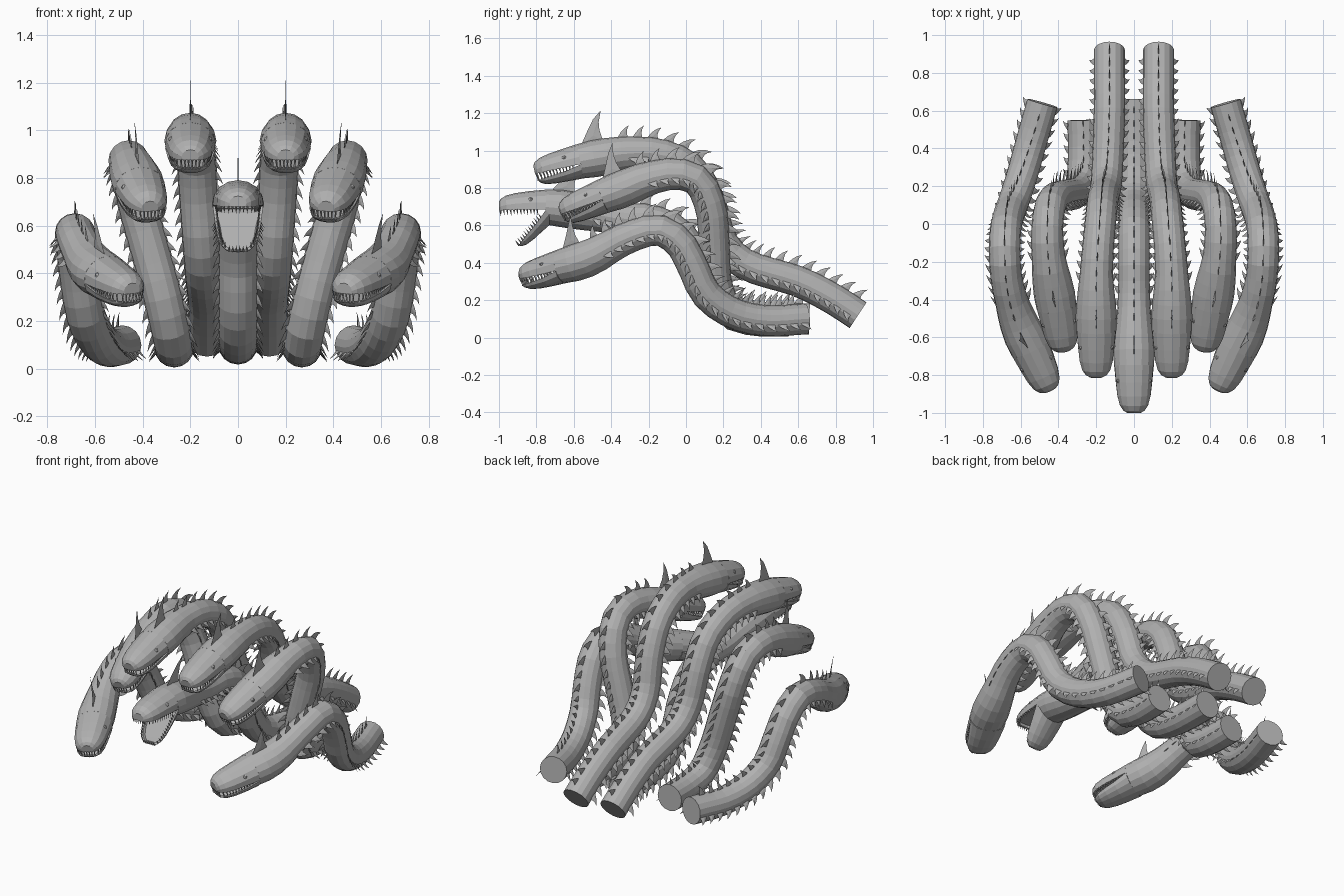
import bpy, bmesh, math
from mathutils import Vector

cube = bpy.data.objects.get("Cube")
if cube:
    bpy.data.objects.remove(cube)

grey = bpy.data.materials.new("stone_grey")
grey.use_nodes = True
colour = (0.44, 0.44, 0.44, 1)
grey.diffuse_color = colour
grey.node_tree.nodes["Principled BSDF"].inputs["Base Color"].default_value = colour

MOUTH = 0.25      # mouth length measured from the snout
LIP = -0.015      # height of the mouth line
SETBACK = 0.008   # how far the chin sits behind the snout
SIDES = 16
# distance from snout, half width, half height
PROFILE = [(0, .036, .03), (.012, .056, .047), (.04, .076, .063), (.09, .09, .074), (.16, .098, .083),
           (.25, .106, .093), (.34, .11, .1), (.44, .1, .097), (.54, .088, .088), (.7, .083, .083), (9, .08, .08)]


def size_at(s):
    for (a, w0, h0), (b, w1, h1) in zip(PROFILE, PROFILE[1:]):
        if s <= b:
            k = max(0, (s - a) / (b - a))
            return w0 + (w1 - w0) * k, h0 + (h1 - h0) * k


class Spine:
    """Smooth path from snout to tail, addressed by distance."""

    def __init__(self, points, flip):
        p = [Vector((x * flip, y, z)) for x, y, z in points]
        p = [2 * p[0] - p[1]] + p + [2 * p[-1] - p[-2]]
        self.pts = []
        for a, b, c, d in zip(p, p[1:], p[2:], p[3:]):
            for i in range(20):
                t = i / 20
                self.pts.append(0.5 * (2 * b + (c - a) * t + (2 * a - 5 * b + 4 * c - d) * t ** 2
                                       + (3 * b - a - 3 * c + d) * t ** 3))
        self.pts.append(p[-2])
        self.dist = [0]
        for a, b in zip(self.pts, self.pts[1:]):
            self.dist.append(self.dist[-1] + (b - a).length)
        self.length = self.dist[-1]

    def point(self, s):
        s = min(max(s, 0), self.length)
        for i in range(len(self.pts) - 1):
            if s <= self.dist[i + 1]:
                k = (s - self.dist[i]) / (self.dist[i + 1] - self.dist[i])
                return self.pts[i].lerp(self.pts[i + 1], k)
        return self.pts[-1]

    def place(self, s, side, up):
        t = (self.point(s + .03) - self.point(s - .03)).normalized()
        x = Vector((1, 0, 0))
        x = (x - t * x.dot(t)).normalized()
        return self.point(s) + x * side + x.cross(t) * up


def finish(bm, name):
    bmesh.ops.recalc_face_normals(bm, faces=bm.faces)
    mesh = bpy.data.meshes.new(name)
    bm.to_mesh(mesh)
    bm.free()
    mesh.materials.append(grey)
    obj = bpy.data.objects.new(name, mesh)
    bpy.context.collection.objects.link(obj)


def loft(bm, rings):
    """Skin closed rings and cap both ends; returns the closing strip of faces."""
    rows = [[bm.verts.new(p) for p in ring] for ring in rings]
    strip = []
    n = len(rows[0])
    for a, b in zip(rows, rows[1:]):
        for i in range(n):
            f = bm.faces.new((a[i], a[(i + 1) % n], b[(i + 1) % n], b[i]))
            if i == n - 1:
                strip.append(f)
    bm.faces.new(rows[0])
    bm.faces.new(rows[-1])
    return strip


def blade(bm, path, s, angle, base, height, lean=0.0):
    """Curved thin fin rooted at an angle round the body, swept toward the tail."""
    dx, dz = math.cos(angle + lean), math.sin(angle + lean)

    def at(u, v, off=0):
        q = min(s + u * base, path.length)
        w, h = size_at(q)
        return path.place(q, w * math.cos(angle) + v * dx - off * dz, h * math.sin(angle) + v * dz + off * dx)
    shape = [(0, -.012), (.4, .38 * height), (.72, .72 * height), (1.12, height),
             (.95, .6 * height), (.92, .3 * height), (1, -.012)]
    rim = [bm.verts.new(at(u, v)) for u, v in shape]
    for off in (-.003, .003):
        mid = bm.verts.new(at(.6, .15 * height, off))
        for i in range(len(rim)):
            bm.faces.new((rim[i], rim[(i + 1) % len(rim)], mid))


def serpent(name, points, flip=1, opening=0.0):
    path = Spine(points, flip)

    # neck and body tube
    bm = bmesh.new()
    count = round((path.length - MOUTH) / .075)
    rings = []
    for i in range(count + 1):
        s = MOUTH + (path.length - MOUTH) * i / count
        w, h = size_at(s)
        rings.append([path.place(s, w * math.cos(a), h * math.sin(a))
                      for a in (math.tau * k / SIDES for k in range(SIDES))])
    loft(bm, rings)
    finish(bm, name + "_body")

    # a jaw point in head space, swung down about the hinge for the lower jaw
    def jaw(s, side, up, lower):
        if lower:
            ca, sa = math.cos(opening), math.sin(opening)
            d, z = s - MOUTH, up - LIP
            s, up = MOUTH + d * ca - z * sa, LIP + d * sa + z * ca
        return path.place(s, side, up)

    def gap(s):
        return .034 * (1 - s / MOUTH) ** .6 + .002

    stations = [0, .012, .04, .09, .16, MOUTH]
    for lower, part in ((False, "_upper_jaw"), (True, "_lower_jaw")):
        bm = bmesh.new()
        rings = []
        for s in stations:
            w, h = size_at(s)
            taper = 1 - s / MOUTH
            ring = []
            for k in range(9):
                if lower:
                    edge, a = LIP - gap(s), math.pi * k / 8
                    drop = h + .022 * taper + edge
                    ring.append(jaw(s + SETBACK * taper, w * math.cos(a) * (1 - .06 * taper),
                                    edge - drop * math.sin(a), True))
                else:
                    low = math.asin(LIP / h)
                    a = low + (math.pi - 2 * low) * k / 8
                    ring.append(jaw(s, w * math.cos(a), h * math.sin(a), False))
            rings.append(ring)
        deck = loft(bm, rings)
        # hollow mouth surface
        bmesh.ops.recalc_face_normals(bm, faces=bm.faces)
        bmesh.ops.inset_region(bm, faces=deck, thickness=.014, depth=0)
        bmesh.ops.inset_region(bm, faces=deck, thickness=.006, depth=-.014)
        finish(bm, name + part)

    # teeth along both jaw rims
    bm = bmesh.new()
    for lower in (False, True):
        spots = [(.004 + .018 * i, sd) for i in range(12) for sd in (-.93, .93)]
        spots += [(.002, f) for f in (-.6, -.2, .2, .6)]
        for s, f in spots:
            w = size_at(s)[0] * (.94 if lower else 1)
            start = s + SETBACK * (1 - s / MOUTH) if lower else s + .003
            edge = LIP - gap(s) if lower else LIP
            tall = max(.03 if opening else gap(s) * .95, .008) * (1 if lower else -1)
            r = .0055
            base = [bm.verts.new(jaw(start + r * v, w * f + r * u, edge - tall * .1, lower))
                    for u, v in ((1, 0), (0, 1), (-1, 0), (0, -1))]
            tip = bm.verts.new(jaw(start + .003, w * f * .97, edge + tall, lower))
            for i in range(4):
                bm.faces.new((base[i], base[(i + 1) % 4], tip))
    finish(bm, name + "_teeth")

    # eyes and brow rings
    bm = bmesh.new()
    for sd in (0.5, math.pi - 0.5):
        w, h = size_at(.17)
        for r, sink in ((.016, .013), (.009, .004)):
            ball = bmesh.ops.create_icosphere(bm, subdivisions=2, radius=r)["verts"]
            centre = path.place(.17, (w - sink) * math.cos(sd), (h - sink) * math.sin(sd))
            bmesh.ops.translate(bm, verts=ball, vec=centre)
    finish(bm, name + "_eyes")

    # head crest, back fins and two side rows
    bm = bmesh.new()
    blade(bm, path, .27, math.pi / 2, .12, .15)
    s = .46
    while s < path.length - .04:
        blade(bm, path, s, math.pi / 2, .055, .06)
        s += .072
    s = .5
    while s < path.length - .04:
        blade(bm, path, s, -.3, .058, .045, -.6)
        blade(bm, path, s, math.pi + .3, .058, .045, .6)
        s += .062
    finish(bm, name + "_fins")


middle = [(0, -1, .695), (0, -.85, .7), (0, -.7, .695), (0, -.52, .665), (0, -.35, .635), (0, -.2, .63),
          (0, -.05, .57), (0, .05, .43), (0, .11, .28), (0, .22, .16), (0, .4, .11), (0, .66, .1)]
upper = [(.2, -.81, .89), (.2, -.65, .925), (.2, -.5, .955), (.2, -.3, .985), (.19, -.12, .975),
         (.175, .04, .89), (.165, .13, .72), (.15, .19, .52), (.14, .32, .39), (.13, .6, .3),
         (.13, .78, .21), (.13, .92, .12)]
outer = [(.37, -.67, .675), (.395, -.53, .725), (.425, -.35, .79), (.45, -.2, .85), (.46, -.05, .875),
         (.45, .07, .83), (.42, .135, .68), (.37, .15, .5), (.31, .165, .28), (.275, .24, .13),
         (.267, .39, .09), (.27, .55, .09)]
low = [(.445, -.88, .33), (.525, -.71, .37), (.61, -.52, .425), (.67, -.32, .53), (.685, -.15, .575),
       (.68, -.03, .5), (.665, .04, .37), (.64, .11, .23), (.595, .25, .13), (.545, .43, .09), (.485, .64, .1)]

serpent("middle_serpent", middle, 1, math.radians(43))
for label, route in (("upper", upper), ("outer", outer), ("low", low)):
    for side, flip in (("left", 1), ("right", -1)):
        serpent(f"{side}_{label}_serpent", route, flip)
